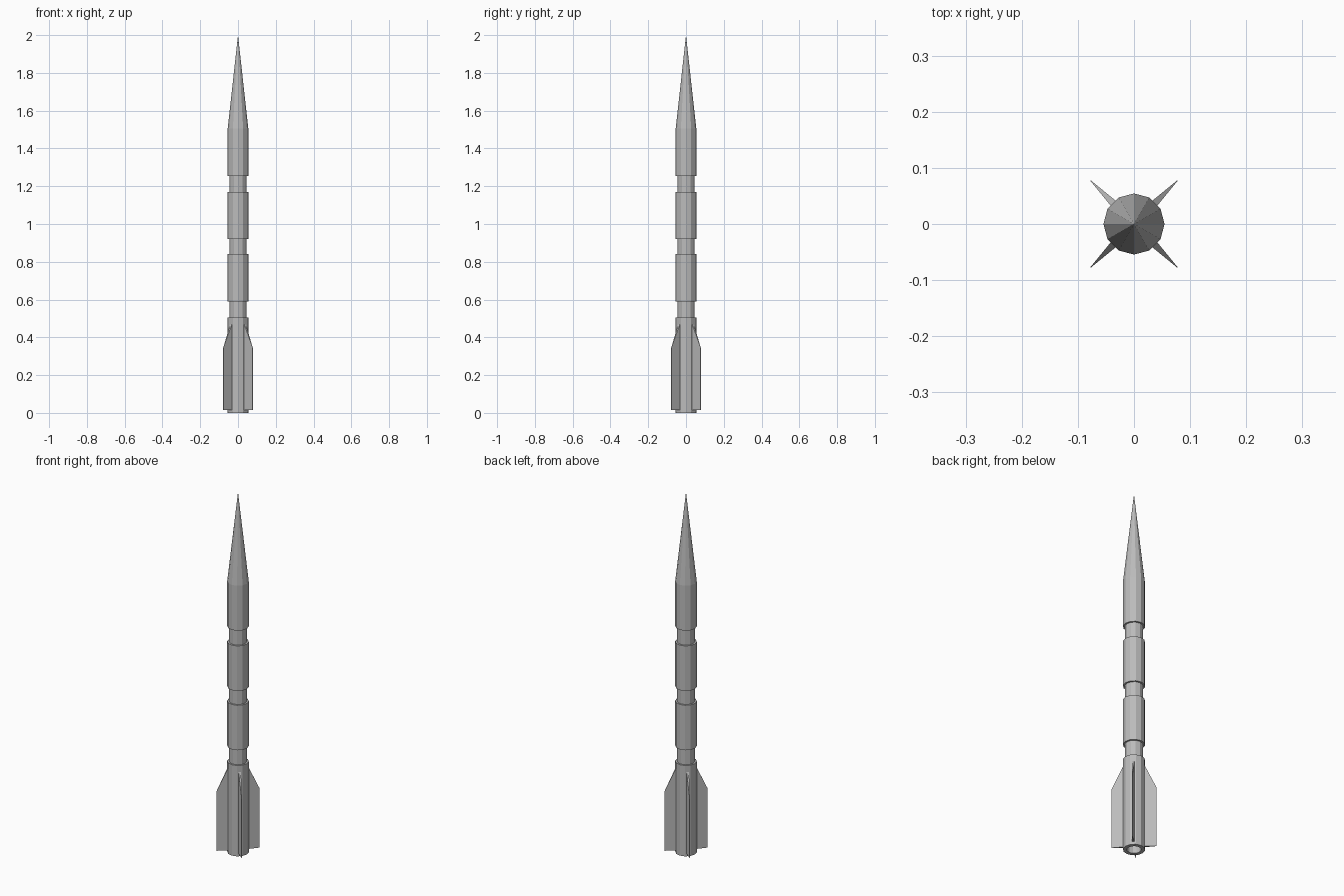
import bpy, bmesh
from math import cos, sin, pi, radians
from mathutils import Matrix

if "Cube" in bpy.data.objects:
    bpy.data.objects.remove(bpy.data.objects["Cube"])

grey = bpy.data.materials.new("grey_metal")
grey.use_nodes = True
grey.diffuse_color = (0.5, 0.5, 0.5, 1)
grey.node_tree.nodes["Principled BSDF"].inputs["Base Color"].default_value = grey.diffuse_color

SIDES, HULL, NECK, BORE = 12, 0.0545, 0.045, 0.035


def finish(name, bm):
    bmesh.ops.remove_doubles(bm, verts=bm.verts, dist=1e-5)
    bmesh.ops.recalc_face_normals(bm, faces=bm.faces)
    mesh = bpy.data.meshes.new(name)
    bm.to_mesh(mesh)
    bm.free()
    mesh.materials.append(grey)
    obj = bpy.data.objects.new(name, mesh)
    bpy.context.collection.objects.link(obj)
    return obj


def lathe(name, profile):
    """Turn a (radius, height) profile around z with flat sides."""
    bm = bmesh.new()
    verts = [bm.verts.new((r, 0, z)) for r, z in profile]
    edges = [bm.edges.new(pair) for pair in zip(verts, verts[1:])]
    bmesh.ops.spin(bm, geom=verts + edges, cent=(0, 0, 0), axis=(0, 0, 1),
                   angle=2 * pi, steps=SIDES, use_duplicate=False)
    return finish(name, bm)


# Hollow engine section
lathe("engine_section", [(0, 0.05), (BORE, 0.05), (BORE, 0), (HULL, 0),
                         (HULL, 0.505), (0, 0.505)])

# Narrow necks and wide body sections
for i, z in enumerate((0.505, 0.84, 1.17)):
    lathe(f"neck_{i + 1}", [(NECK, z), (NECK, z + 0.085)])
for i, z in enumerate((0.59, 0.92)):
    lathe(f"body_section_{i + 1}", [(0, z), (HULL, z), (HULL, z + 0.25), (0, z + 0.25)])

# Top section with pointed nose
lathe("nose_section", [(0, 1.255), (HULL, 1.255), (HULL, 1.505), (0, 2)])


# Wedge-shaped fins, thick at the root and sharp at the outer edge
def fin(name, angle):
    bm = bmesh.new()
    outline = [(0.045, 0.015, 0.007), (0.11, 0.015, 0.0005),
               (0.11, 0.345, 0.0005), (0.045, 0.485, 0.007)]
    rings = [[bm.verts.new((r, side * t, z)) for r, z, t in outline] for side in (-1, 1)]
    for ring in rings:
        bm.faces.new(ring)
    for i in range(4):
        j = (i + 1) % 4
        bm.faces.new((rings[0][i], rings[0][j], rings[1][j], rings[1][i]))
    bm.transform(Matrix.Rotation(radians(angle), 4, "Z"))
    return finish(name, bm)


for name, angle in (("fin_back_left", 45), ("fin_back_right", 135),
                    ("fin_front_right", 225), ("fin_front_left", 315)):
    fin(name, angle)
